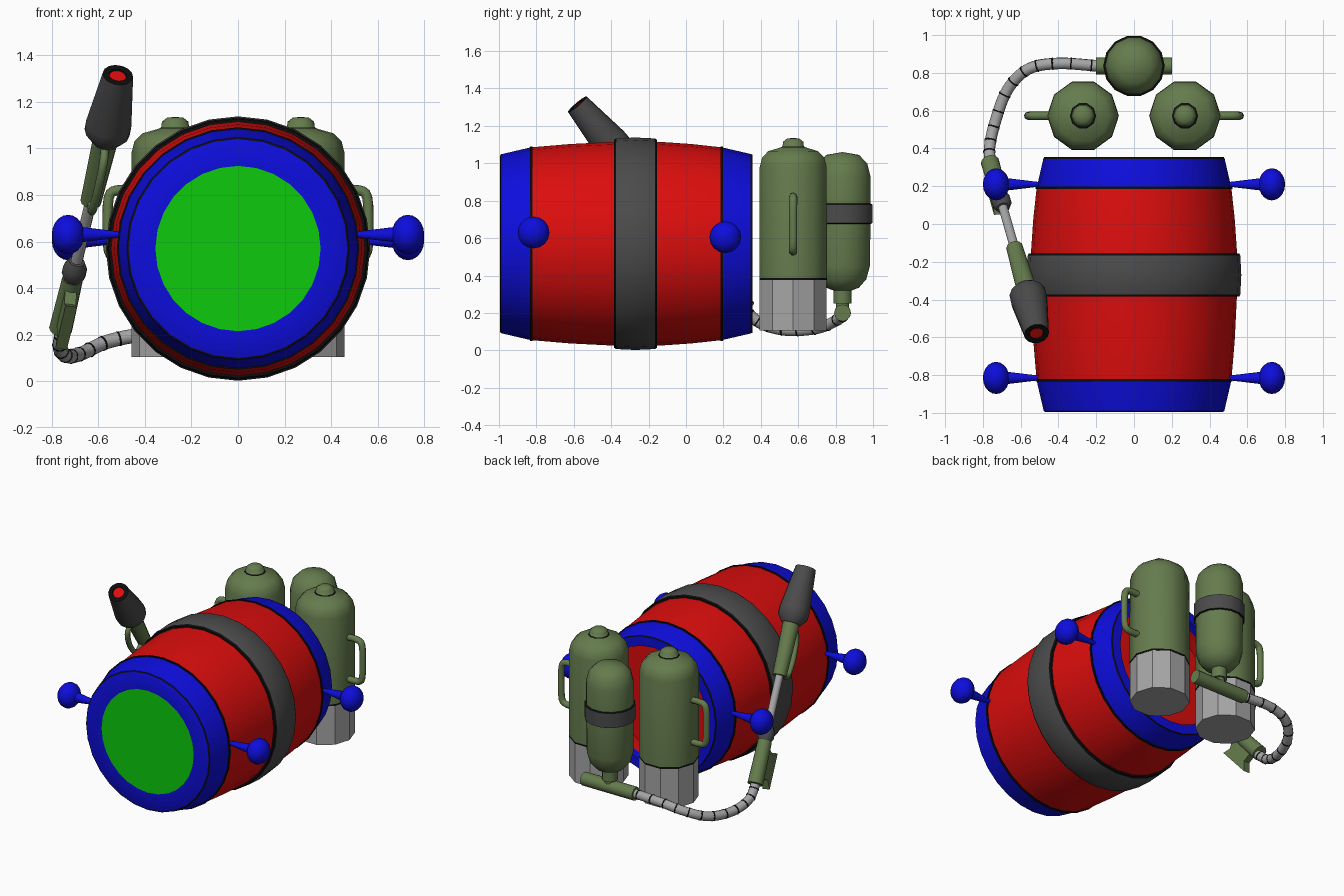
import bpy, bmesh, math
from mathutils import Vector, Matrix

if "Cube" in bpy.data.objects:
    bpy.data.objects.remove(bpy.data.objects["Cube"])

COLOURS = {
    "red": (0.72, 0.004, 0.004), "blue": (0.004, 0.004, 0.72), "green": (0.004, 0.60, 0.004),
    "olive": (0.13, 0.20, 0.075), "dark_grey": (0.07, 0.07, 0.07),
    "light_grey": (0.38, 0.38, 0.38), "black": (0.004, 0.004, 0.004),
}
MATS = {}
for key, col in COLOURS.items():
    MATS[key] = bpy.data.materials.new(key)
    MATS[key].diffuse_color = (*col, 1)


def finish(name, bm, mats, angle=40):
    bmesh.ops.recalc_face_normals(bm, faces=bm.faces)
    me = bpy.data.meshes.new(name)
    bm.to_mesh(me)
    bm.free()
    for m in mats:
        me.materials.append(MATS[m])
    if angle:
        me.shade_smooth()
        me.set_sharp_from_angle(angle=math.radians(angle))
    ob = bpy.data.objects.new(name, me)
    bpy.context.collection.objects.link(ob)
    return ob


def lathe(name, profile, origin=(0, 0, 0), axis=(0, 0, 1), segs=24, angle=40):
    """Revolve (radius, height, colour of the segment that follows) about an axis."""
    mats = list(dict.fromkeys(p[2] for p in profile[:-1]))
    turn = Matrix.Translation(origin) @ Vector((0, 0, 1)).rotation_difference(Vector(axis)).to_matrix().to_4x4()
    bm = bmesh.new()
    rings = []
    for p in profile:
        n = segs if p[0] > 0 else 1
        rings.append([bm.verts.new(turn @ Vector((p[0] * math.cos(math.tau * i / segs),
                                                  p[0] * math.sin(math.tau * i / segs), p[1])))
                      for i in range(n)])
    for k, (a, b) in enumerate(zip(rings, rings[1:])):
        for i in range(segs):
            j = (i + 1) % segs
            quad = [a[i % len(a)], a[j % len(a)], b[j % len(b)], b[i % len(b)]]
            f = bm.faces.new(list(dict.fromkeys(quad)))
            f.material_index = mats.index(profile[k][2])
    return finish(name, bm, mats, angle)


def rod(name, a, b, ra, rb, colour, segs=12):
    a, b = Vector(a), Vector(b)
    h = (b - a).length
    return lathe(name, [(0, 0, colour), (ra, 0, colour), (rb, h, colour), (0, h, colour)], a, b - a, segs)


def smooth_path(pts, steps):
    """Points along a smooth curve through pts."""
    p = [Vector(q) for q in pts]
    p = [2 * p[0] - p[1]] + p + [2 * p[-1] - p[-2]]
    out = []
    for i in range(1, len(p) - 2):
        for s in range(steps):
            t = s / steps
            out.append(0.5 * (2 * p[i] + (p[i + 1] - p[i - 1]) * t
                       + (2 * p[i - 1] - 5 * p[i] + 4 * p[i + 1] - p[i + 2]) * t * t
                       + (3 * p[i] - p[i - 1] - 3 * p[i + 1] + p[i + 2]) * t ** 3))
    return out + [p[-2]]


def tube(name, pts, radius, colour, segs=10):
    bm = bmesh.new()
    rings = []
    for i, p in enumerate(pts):
        d = (pts[min(i + 1, len(pts) - 1)] - pts[max(i - 1, 0)]).normalized()
        if i == 0:
            u = d.orthogonal().normalized()
        u = (u - d * u.dot(d)).normalized()
        v = d.cross(u)
        rings.append([bm.verts.new(p + radius * (u * math.cos(math.tau * k / segs) + v * math.sin(math.tau * k / segs)))
                      for k in range(segs)])
    for a, b in zip(rings, rings[1:]):
        for k in range(segs):
            bm.faces.new([a[k], a[(k + 1) % segs], b[(k + 1) % segs], b[k]])
    bm.faces.new(rings[0])
    bm.faces.new(rings[-1])
    return finish(name, bm, [colour], 50)


# Barrel with painted ends, seams and a recessed back
lathe("barrel", [
    (0, -0.995, "green"), (0.355, -0.995, "blue"), (0.47, -0.995, "black"), (0.478, -0.99, "blue"),
    (0.514, -0.835, "black"), (0.516, -0.82, "red"), (0.533, -0.62, "red"), (0.544, -0.40, "red"),
    (0.548, -0.27, "red"), (0.544, -0.13, "red"), (0.533, 0.03, "red"), (0.516, 0.185, "black"),
    (0.514, 0.198, "blue"), (0.480, 0.345, "black"), (0.476, 0.355, "blue"), (0.41, 0.355, "blue"),
    (0.41, 0.30, "red"), (0.42, 0.20, "red"), (0, 0.20, "red")],
    (0, 0, 0.57), (0, 1, 0), 28)
for y in (-0.828, 0.191):
    lathe("seam_ring", [(0.50, -0.007, "black"), (0.521, -0.007, "black"), (0.521, 0.007, "black"),
                        (0.50, 0.007, "black")], (0, y, 0.57), (0, 1, 0), 28)
# Raised centre band
lathe("centre_band", [
    (0.535, -0.385, "black"), (0.556, -0.385, "black"), (0.563, -0.373, "dark_grey"),
    (0.568, -0.27, "dark_grey"), (0.563, -0.167, "black"), (0.556, -0.155, "black"), (0.535, -0.155, "black")],
    (0, 0, 0.57), (0, 1, 0), 28)

for side in (-1, 1):
    # Side knobs on tapered stems
    for y, z in ((-0.815, 0.63), (0.21, 0.605)):
        rod("knob_stem", (side * 0.50, y, z), (side * 0.70, y, z), 0.012, 0.036, "blue")
        ball = [(0.085 * math.sin(math.pi * i / 10), -0.07 * math.cos(math.pi * i / 10), "blue") for i in range(11)]
        ball[0], ball[-1] = (0, -0.07, "blue"), (0, 0.07, "blue")
        lathe("knob", ball, (side * 0.73, y, z), (side, 0, 0), 16)

    # Twin tanks with pale bases, caps and handles
    c = (side * 0.27, 0.573, 0)
    lathe("tank_base", [(0, 0.105, "light_grey"), (0.188, 0.105, "light_grey"), (0.188, 0.38, "light_grey"),
                        (0, 0.38, "light_grey")], c, segs=10, angle=0)
    lathe("twin_tank", [(0, 0.376, "black"), (0.19, 0.376, "black"), (0.19, 0.388, "olive"), (0.188, 0.98, "olive"),
                        (0.175, 1.03, "olive"), (0.14, 1.065, "olive"), (0.07, 1.085, "black"),
                        (0.06, 1.09, "olive"), (0.057, 1.115, "olive"), (0.035, 1.132, "olive"),
                        (0, 1.136, "olive")], c, segs=10, angle=60)
    handle = [(0.43, 0.82), (0.52, 0.82), (0.555, 0.79), (0.56, 0.675), (0.555, 0.56), (0.52, 0.53), (0.43, 0.53)]
    tube("tank_handle", smooth_path([(side * x, 0.573, z) for x, z in handle], 3), 0.022, "olive", 8)

# Rear bottle with band, neck and cross pipe
lathe("rear_bottle", [
    (0, 0.25, "olive"), (0.05, 0.25, "olive"), (0.05, 0.32, "olive"), (0.09, 0.335, "olive"), (0.13, 0.38, "olive"),
    (0.15, 0.45, "olive"), (0.153, 0.675, "black"), (0.163, 0.68, "dark_grey"), (0.163, 0.78, "black"),
    (0.153, 0.785, "olive"), (0.153, 0.93, "olive"), (0.135, 1.0, "olive"), (0.09, 1.045, "olive"),
    (0, 1.06, "olive")], (0, 0.837, 0), segs=14)
rod("cross_pipe", (-0.20, 0.837, 0.20), (0.20, 0.837, 0.20), 0.045, 0.045, "olive")
rod("neck_pipe", (0, 0.837, 0.19), (0, 0.837, 0.27), 0.035, 0.035, "olive")

# Ribbed hose
path = smooth_path([(-0.755, 0.31, 0.22), (-0.765, 0.40, 0.145), (-0.735, 0.54, 0.108), (-0.67, 0.71, 0.12),
                    (-0.56, 0.82, 0.17), (-0.40, 0.85, 0.20), (-0.19, 0.837, 0.20)], 6)
tube("hose", path, 0.031, "light_grey")
for i in range(2, len(path) - 1, 3):
    d = (path[i + 1] - path[i - 1]).normalized()
    rod("hose_rib", path[i] - d * 0.004, path[i] + d * 0.004, 0.033, 0.033, "black", 10)

# Spray lance: everything sits on one slanted line
START, RUN = Vector((-0.565, -0.36, 1.055)), Vector((-0.135, 0.47, -0.57))
DIR = RUN.normalized()
DOWN = Vector((0, -0.77, -0.635))


def at(t, drop=0):
    return START + RUN * t + DOWN * drop


rod("lance_grip", at(0.50), at(0.0), 0.045, 0.055, "olive")
rod("lance_rod", at(1.05), at(0.45), 0.025, 0.025, "light_grey")
lathe("lance_joint", [(0, -0.06, "dark_grey"), (0.035, -0.055, "dark_grey"), (0.052, -0.02, "dark_grey"),
                      (0.052, 0.02, "dark_grey"), (0.035, 0.055, "dark_grey"), (0, 0.06, "dark_grey")],
      at(1.02), DIR, 12)
rod("lance_tail", at(1.08), at(1.46), 0.045, 0.05, "olive")
# Nozzle with a red bore
lathe("nozzle", [(0, -0.03, "dark_grey"), (0.06, -0.03, "dark_grey"), (0.098, 0.02, "dark_grey"),
                 (0.098, 0.07, "dark_grey"), (0.066, 0.345, "black"), (0.038, 0.345, "black"),
                 (0.036, 0.338, "red"), (0, 0.338, "red")], at(0), Vector((0.05, -0.225, 0.265)), 14)
# Trigger loop below the grip
tube("trigger_loop", smooth_path([at(0.05, 0.03), at(0.10, 0.10), at(0.28, 0.125), at(0.46, 0.10), at(0.47, 0.02)], 4),
     0.018, "olive", 8)

# Flared grip plate under the tail
bm = bmesh.new()
side = DIR.cross(DOWN).normalized() * 0.025
outline = [at(1.12, 0.02), at(1.16, 0.10), at(1.12, 0.15), at(1.44, 0.15), at(1.38, 0.10), at(1.40, 0.02)]
left, right = [[bm.verts.new(p + side * s) for p in outline] for s in (-1, 1)]
bm.faces.new(left)
bm.faces.new(right)
for i in range(6):
    j = (i + 1) % 6
    bm.faces.new([left[i], left[j], right[j], right[i]])
finish("tail_grip", bm, ["olive"], 30)

for m in bpy.data.materials:
    if m.users and not m.is_grease_pencil:
        m.use_nodes = True
        m.node_tree.nodes["Principled BSDF"].inputs["Base Color"].default_value = m.diffuse_color
